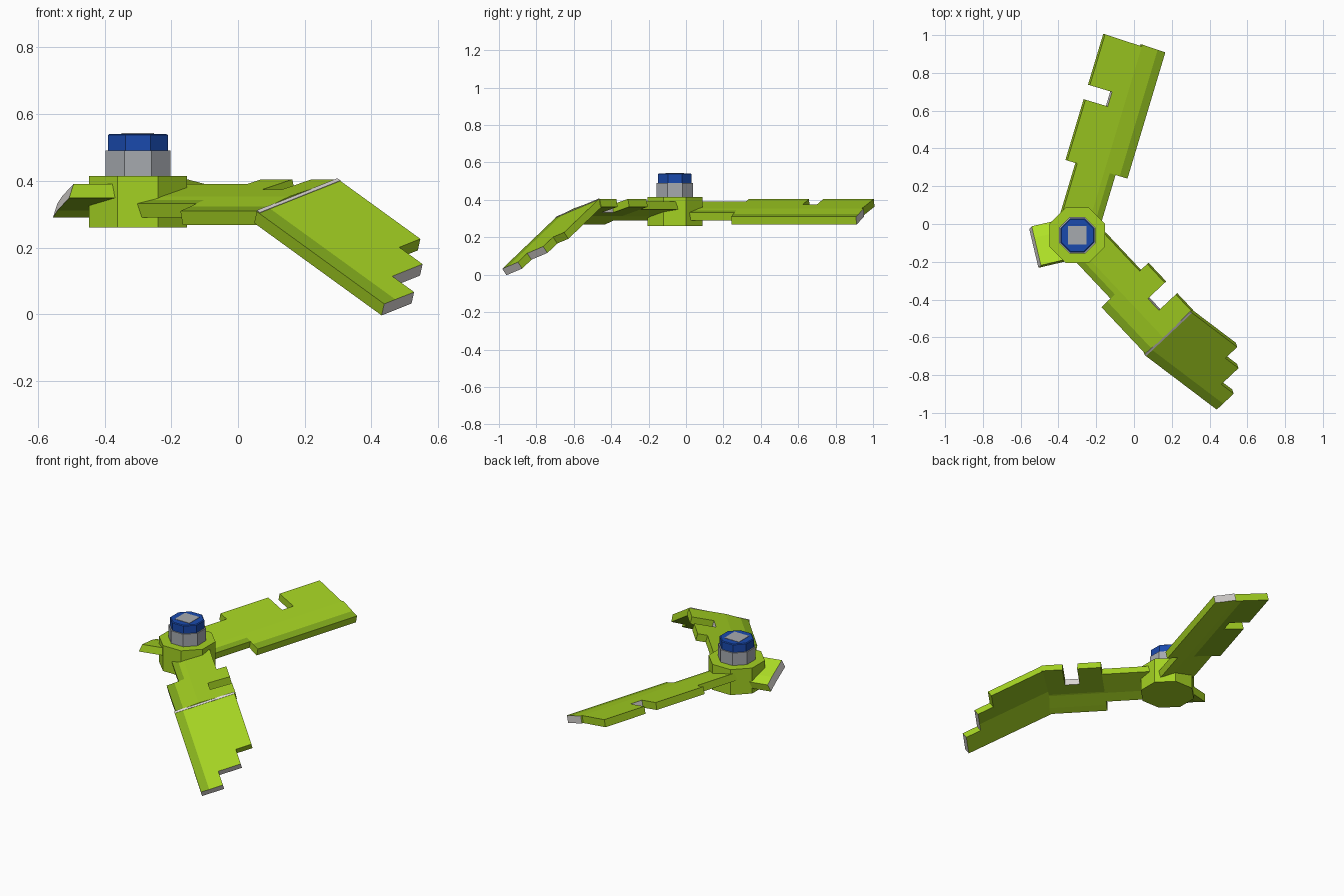
import bpy, bmesh, math
from mathutils import Vector

if "Cube" in bpy.data.objects:
    bpy.data.objects.remove(bpy.data.objects["Cube"])

HUB = Vector((-0.30, -0.06, 0))
THICK = 0.042


def mat(name, rgb):
    m = bpy.data.materials.new(name)
    m.diffuse_color = (*rgb, 1)
    m.use_nodes = True
    m.node_tree.nodes["Principled BSDF"].inputs["Base Color"].default_value = m.diffuse_color
    return m


LIME = mat("lime_green", (0.37, 0.64, 0.016))
DARK = mat("dark_lime", (0.23, 0.42, 0.012))
BRIGHT = mat("bright_lime", (0.44, 0.77, 0.02))
PALE = mat("pale_grey", (0.72, 0.69, 0.67))
GREY = mat("mid_grey", (0.38, 0.40, 0.43))
BLUE = mat("blue", (0.010, 0.068, 0.42))
BLADE_MATS = (LIME, PALE, DARK, BRIGHT)


def finish(name, bm, mats):
    bmesh.ops.recalc_face_normals(bm, faces=bm.faces)
    me = bpy.data.meshes.new(name)
    bm.to_mesh(me)
    bm.free()
    for m in mats:
        me.materials.append(m)
    ob = bpy.data.objects.new(name, me)
    bpy.context.collection.objects.link(ob)
    return ob


def slab(name, outline, place, grey=None, strip=9, under=-9, cuts=(), thick=THICK,
         mats=BLADE_MATS, top=0):
    """Flat outline in (length, width), thickened, painted by rule, then placed.
    strip: top is dark beyond this width; under: underside is dark before it."""
    bm = bmesh.new()
    bm.faces.new([bm.verts.new((t, u, 0)) for t, u in outline])
    for c in {*cuts, strip, under}:
        bmesh.ops.bisect_plane(bm, geom=bm.verts[:] + bm.edges[:] + bm.faces[:],
                               plane_co=(0, c, 0), plane_no=(0, 1, 0))
    r = bmesh.ops.extrude_face_region(bm, geom=bm.faces[:])
    for v in r["geom"]:
        if isinstance(v, bmesh.types.BMVert):
            v.co.z -= thick
    bmesh.ops.recalc_face_normals(bm, faces=bm.faces)
    for f in bm.faces:
        c = f.calc_center_median()
        if f.normal.z > 0.5:
            f.material_index = 2 if c.y > strip else top
        elif f.normal.z < -0.5:
            f.material_index = 2 if c.y < under else 0
        elif grey and grey(c.x, c.y, f.normal):
            f.material_index = 1
    for v in bm.verts:
        v.co = place(v.co.copy())
    return finish(name, bm, mats)


# Height of the pitched blade's top across its width
PROFILE = [(-0.165, 0.405), (0.04, 0.354), (0.125, 0.324), (0.165, 0.311)]


def height(u):
    for (a, za), (b, zb) in zip(PROFILE, PROFILE[1:]):
        if u <= b or b == 0.165:
            return za + (zb - za) * (u - a) / (b - a)


def blade_place(deg, end_slant=0):
    """Pitched placement round the hub; the underside sits square to the pitch."""
    a = math.radians(deg)
    along = Vector((math.cos(a), math.sin(a), 0))
    across = Vector((along.y, -along.x, 0))

    def place(p):
        low = p.z < -0.01
        t = p.x - (end_slant if p.x > 0.2 and not low else 0)
        u = p.y - (0.010 if low else 0)
        return HUB + along * t + across * u + Vector((0, 0, height(p.y) + p.z))
    return place


def notched(start, end, n0, n1, depth, tip=()):
    """Wide blade outline with a slot in its raised edge."""
    return [(start, -0.165), (n0, -0.165), (n0, depth), (n1, depth), (n1, -0.165),
            (end, -0.165), *tip, (end, 0.168), (start, 0.168)]


def root(t1):
    return [(0.09, -0.11), (t1, -0.11), (t1, 0.102), (0.09, 0.102)]


BACK, FRONT, SIDE = blade_place(73.3), blade_place(-46.7), blade_place(193.3, 0.016)

# Straight blade, broken tip
slab("back_blade_root", root(0.364), BACK, strip=0.07, cuts=(0.04,))
slab("back_blade",
     notched(0.364, 1.062, 0.70, 0.78, -0.042, [(1.056, 0.04), (1.066, 0.04)]), BACK,
     lambda t, u, n: (t > 1.04 and u > 0.05) or (0.71 < t < 0.77 and u < 0),
     strip=0.125, under=0.0, cuts=(0.04,))

# Bent blade, inner part
slab("front_blade_root", root(0.364), FRONT, strip=0.07, cuts=(0.04,))
slab("front_blade", notched(0.364, 0.706, 0.50, 0.585, -0.042), FRONT,
     lambda t, u, n: 0.51 < t < 0.575 and u < 0,
     strip=0.125, under=0.03, cuts=(0.04,))

# Bent blade, folded-down stepped tip
FOLD = Vector((0.30, -0.465, 0.405))
DOWN = Vector((0.690, -0.522, -0.50)).normalized()
CROSS = Vector((-0.70, -0.657, -0.278)).normalized()
UP = CROSS.cross(DOWN).normalized()
if UP.z < 0:
    UP = -UP


def tip_place(p):
    return FOLD + DOWN * p.x + CROSS * p.y + UP * p.z


slab("front_blade_tip",
     [(0, 0), (0.357, 0), (0.357, 0.09), (0.458, 0.09), (0.458, 0.22),
      (0.553, 0.22), (0.553, 0.348), (0, 0.348)], tip_place,
     lambda t, u, n: t > 0.45 and abs(n.x) > 0.9, strip=0.30, under=0.17)
# Pale worn line along the fold
slab("fold_line", [(-0.003, 0), (0.010, 0), (0.010, 0.345), (-0.003, 0.345)],
     lambda p: tip_place(p + Vector((0, 0, 0.002))), thick=0.004, mats=(PALE,))

# Short stub of the third blade, with a slanted broken end
slab("side_blade_stub", root(0.240), SIDE, lambda t, u, n: t > 0.23 and abs(n.x) > 0.9,
     under=0.04, cuts=(0.04,), top=3)


def octagon(name, rings, mats):
    """Stacked octagonal rings of (half width, z), flats facing the axes."""
    bm = bmesh.new()
    loops = []
    for half, z in rings:
        r = half / math.cos(math.pi / 8)
        loops.append([bm.verts.new(HUB + Vector((r * math.cos((i + 0.5) * math.pi / 4),
                                                 r * math.sin((i + 0.5) * math.pi / 4), z)))
                      for i in range(8)])
    for a, b in zip(loops, loops[1:]):
        for i in range(8):
            j = (i + 1) % 8
            bm.faces.new((a[i], a[j], b[j], b[i]))
    bm.faces.new(loops[0][::-1])
    bm.faces.new(loops[-1])
    return finish(name, bm, mats)


# Hub, collar and cap
octagon("hub", [(0.147, 0.26), (0.147, 0.415)], [LIME])
octagon("collar", [(0.097, 0.41), (0.097, 0.491)], [GREY])
octagon("cap", [(0.090, 0.488), (0.090, 0.537), (0.085, 0.541)], [BLUE])

# Square grey plate set in the cap
S = 0.049
slab("cap_plate", [(-S, -S), (S, -S), (S, S), (-S, S)],
     lambda p: HUB + p + Vector((0, 0, 0.543)), thick=0.005, mats=(GREY,))
